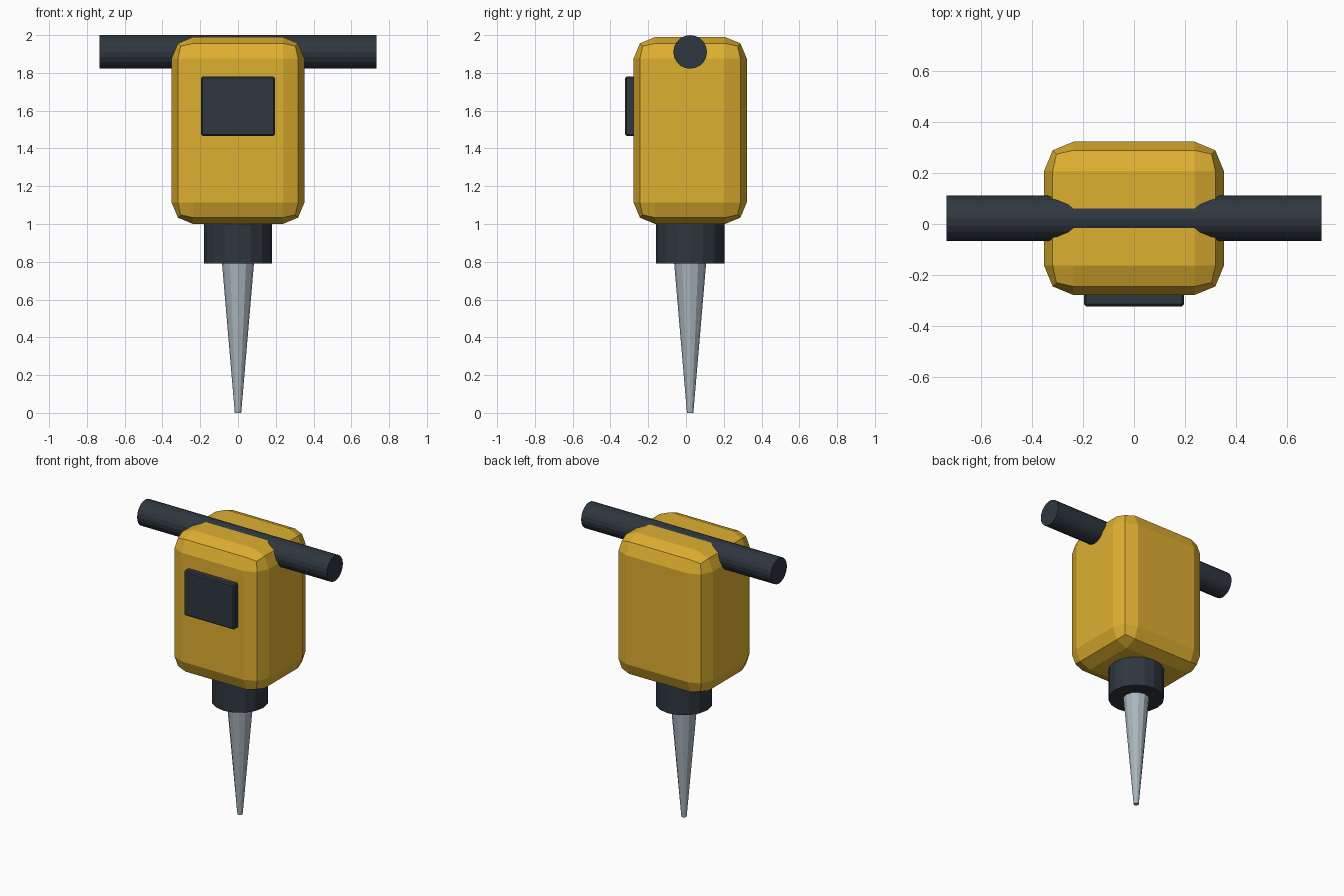
import bpy
import math

if "Cube" in bpy.data.objects:
    bpy.data.objects.remove(bpy.data.objects["Cube"])

CY = 0.022  # shared centre line of the tool


def material(name, rgb):
    m = bpy.data.materials.new(name)
    m.diffuse_color = (*rgb, 1)
    m.use_nodes = True
    m.node_tree.nodes["Principled BSDF"].inputs["Base Color"].default_value = m.diffuse_color
    return m


yellow = material("yellow", (0.73, 0.43, 0.03))
charcoal = material("charcoal", (0.028, 0.038, 0.050))
steel = material("steel", (0.40, 0.47, 0.52))


def finish(name, mat):
    ob = bpy.context.object
    ob.name = name
    ob.data.materials.append(mat)
    return ob


def box(name, lo, hi, bevel, segments, mat):
    bpy.ops.mesh.primitive_cube_add(size=1, location=[(a + b) / 2 for a, b in zip(lo, hi)])
    ob = finish(name, mat)
    ob.scale = [b - a for a, b in zip(lo, hi)]
    bpy.ops.object.transform_apply(location=False, rotation=False, scale=True)
    mod = ob.modifiers.new("bevel", "BEVEL")
    mod.width = bevel
    mod.segments = segments
    return ob


def cone(name, sides, r_low, r_high, length, centre, mat, rotation=(0, 0, 0)):
    bpy.ops.mesh.primitive_cone_add(vertices=sides, radius1=r_low, radius2=r_high,
                                    depth=length, location=centre, rotation=rotation)
    return finish(name, mat)


# Motor housing and front panel
box("housing", (-0.352, CY - 0.3, 1.0), (0.352, CY + 0.3, 1.99), 0.115, 2, yellow)
box("front_panel", (-0.195, -0.322, 1.467), (0.195, -0.25, 1.78), 0.008, 1, charcoal)

# Cross handle through the top
cone("handle", 20, 0.089, 0.089, 1.466, (0, CY, 1.911), charcoal, (0, math.pi / 2, 0))

# Collar and tapered chisel
cone("collar", 16, 0.181, 0.181, 0.24, (0, CY, 0.91), charcoal)
cone("chisel", 12, 0.017, 0.087, 0.82, (0, CY, 0.41), steel)
